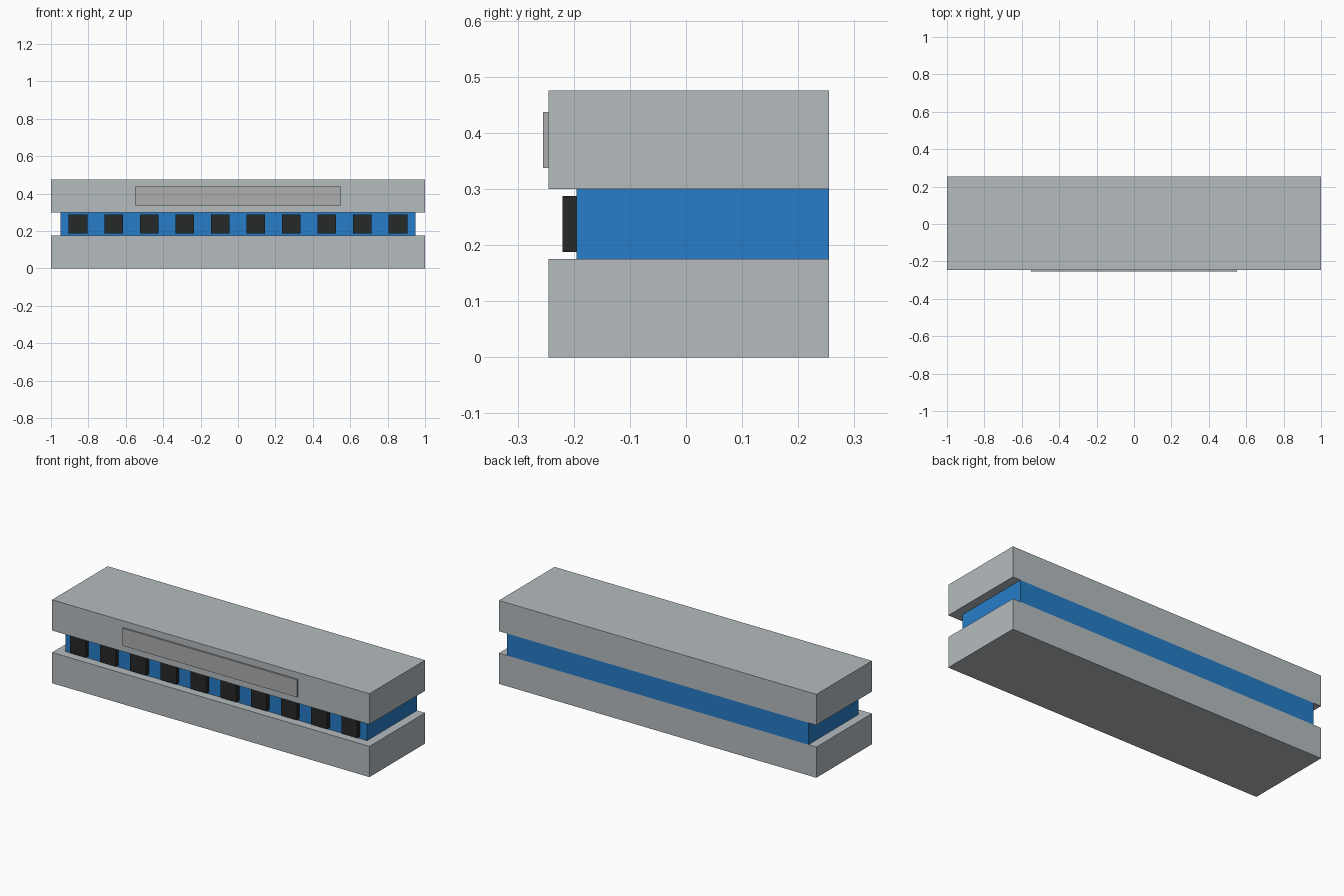
import bpy

if "Cube" in bpy.data.objects:
    bpy.data.objects.remove(bpy.data.objects["Cube"])


def material(name, rgb):
    m = bpy.data.materials.new(name)
    m.diffuse_color = (*rgb, 1)
    m.use_nodes = True
    m.node_tree.nodes["Principled BSDF"].inputs["Base Color"].default_value = m.diffuse_color
    return m


def box(name, x, y, z, mat):
    """Box from (min, max) ranges on each axis."""
    bpy.ops.mesh.primitive_cube_add(size=1, location=[(a + b) / 2 for a, b in (x, y, z)])
    ob = bpy.context.object
    ob.name = name
    ob.scale = [b - a for a, b in (x, y, z)]
    bpy.ops.object.transform_apply(location=False, rotation=False, scale=True)
    ob.data.materials.append(mat)
    return ob


concrete = material("pale_grey", (0.46, 0.50, 0.52))
blue = material("blue", (0.019, 0.205, 0.578))
dark = material("dark", (0.02, 0.021, 0.021))
sign_grey = material("sign_grey", (0.43, 0.42, 0.42))

BACK, FRONT = 0.255, -0.245

# Lower and upper slabs
box("lower_slab", (-1, 1), (FRONT, BACK), (0, 0.175), concrete)
box("upper_slab", (-1, 1), (FRONT, BACK), (0.30, 0.475), concrete)

# Recessed blue band, flush with the slabs at the back
box("blue_band", (-0.95, 0.95), (-0.195, BACK), (0.175, 0.30), blue)

# Row of ten dark blocks on the front of the band
for i in range(10):
    cx = -0.855 + 0.19 * i
    box(f"window_{i + 1}", (cx - 0.05, cx + 0.05), (-0.22, -0.195), (0.1875, 0.2875), dark)

# Thin blank panel on the upper slab
box("front_panel", (-0.55, 0.55), (-0.255, FRONT), (0.3375, 0.4375), sign_grey)
